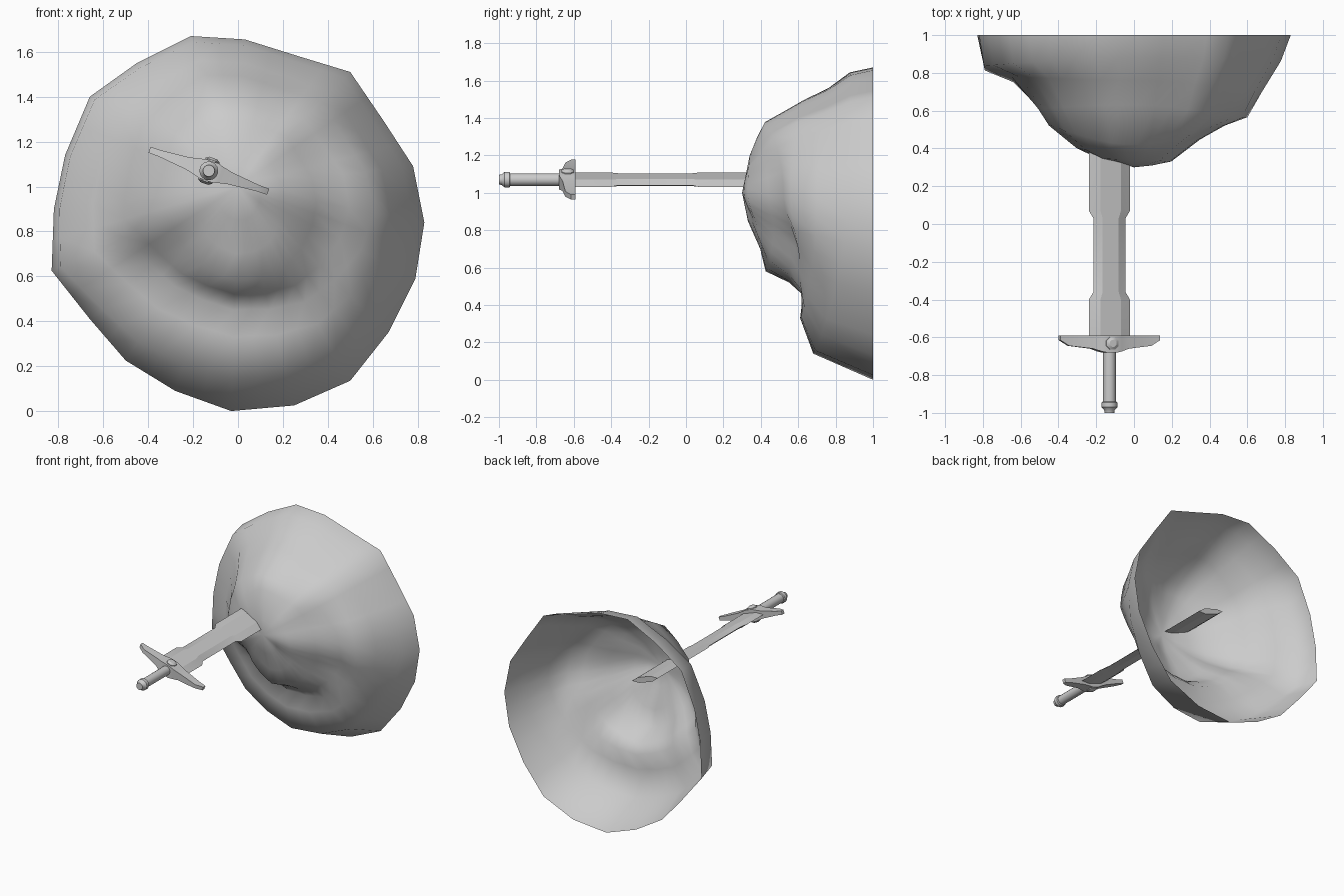
import bpy, bmesh, math
from mathutils import Matrix, Vector

if "Cube" in bpy.data.objects:
    bpy.data.objects.remove(bpy.data.objects["Cube"])


def finish(bm, name, angle, recalc=True):
    if recalc:
        bmesh.ops.recalc_face_normals(bm, faces=bm.faces)
    me = bpy.data.meshes.new(name)
    bm.to_mesh(me)
    bm.free()
    ob = bpy.data.objects.new(name, me)
    bpy.context.collection.objects.link(ob)
    bpy.ops.object.select_all(action='DESELECT')
    ob.select_set(True)
    bpy.context.view_layer.objects.active = ob
    bpy.ops.object.shade_smooth_by_angle(angle=math.radians(angle))
    return ob


def loft(sections, name, angle=30):
    bm = bmesh.new()
    rings = [[bm.verts.new(p) for p in s] for s in sections]
    n = len(rings[0])
    for a, b in zip(rings, rings[1:]):
        for i in range(n):
            bm.faces.new((a[i], a[(i + 1) % n], b[(i + 1) % n], b[i]))
    bm.faces.new(rings[0])
    bm.faces.new(rings[-1])
    return finish(bm, name, angle)


# Rock shell: rim outline seen from the front, clockwise (x, z)
rim = [(-.21, 1.67), (.03, 1.655), (.27, 1.58), (.5, 1.51), (.65, 1.29), (.78, 1.09),
       (.83, .84), (.79, .59), (.67, .35), (.5, .135), (.25, .025), (-.03, 0),
       (-.28, .09), (-.5, .225), (-.66, .41), (-.83, .625), (-.82, .9),
       (-.77, 1.14), (-.66, 1.4), (-.45, 1.55)]
# Depth profiles in four directions: (fraction of rim radius, y)
right = [(.12, .31), (.24, .33), (.42, .44), (.6, .52), (.73, .56), (.82, .7), (.94, .87), (1, 1)]
top = [(.15, .32), (.3, .34), (.45, .38), (.57, .42), (.75, .63), (.84, .76), (.96, .88), (1, 1)]
left = [(.12, .33), (.24, .35), (.37, .4), (.55, .52), (.62, .61), (.79, .78), (.97, .84), (1, 1)]
bottom = [(.15, .33), (.3, .41), (.42, .45), (.48, .56), (.55, .63), (.67, .61), (.86, .68), (1, 1)]
# Local hollows and bulges: x, z, depth, radius
dents = [(-.3, .72, .05, .12), (.12, .87, .03, .06), (.42, .75, .06, .13), (0, .62, -.03, .09)]

outline = []
for i, p in enumerate(rim):
    q = rim[(i + 1) % len(rim)]
    outline += [p, ((p[0] + q[0]) / 2, (p[1] + q[1]) / 2)]
bm = bmesh.new()
rings = []
for k in range(8):
    ring = []
    for x, z in outline:
        d = Vector((x, z - 1)).normalized()
        h = (right if d.x > 0 else left)[k]
        v = (top if d.y > 0 else bottom)[k]
        w = d.x ** 2
        f, y = (h[j] * w + v[j] * (1 - w) for j in (0, 1))
        px, pz = x * f, 1 + (z - 1) * f
        if k < 7:
            y += sum(a * math.exp(-((px - cx) ** 2 + (pz - cz) ** 2) / s ** 2)
                     for cx, cz, a, s in dents)
        ring.append(bm.verts.new((px, y, pz)))
    rings.append(ring)
n = len(outline)
tip = bm.verts.new((0, .3, 1))
for i in range(n):
    j = (i + 1) % n
    bm.faces.new((tip, rings[0][i], rings[0][j]))
    for a, b in zip(rings, rings[1:]):
        bm.faces.new((a[i], b[i], b[j], a[j]))
bm.normal_update()
if sum(f.normal.y for f in bm.faces) > 0:
    bmesh.ops.reverse_faces(bm, faces=bm.faces)
finish(bm, "rock_shell", 60, recalc=False)

# Sword parts in local space: u = x (across), v = z (thickness), axis along y
parts = []
blade = []
for y, w in [(-.6, .115), (-.4, .115), (-.36, .09), (.03, .09), (.07, .115), (.68, .115)]:
    t, m = .02, w * .5
    blade.append([(w, y, 0), (m, y, t), (-m, y, t), (-w, y, 0), (-m, y, -t), (m, y, -t)])
parts.append(loft(blade, "blade", 15))

# Cross guard, mirrored either side of the centre
half = [(.03, -.68, .045), (.055, -.675, .038), (.1, -.66, .028), (.23, -.645, .015), (.28, -.615, .014)]
full = [(-u, y, t) for u, y, t in reversed(half)] + half
parts.append(loft([[(u, y, -t), (u, -.59, -t), (u, -.59, t), (u, y, t)] for u, y, t in full],
                  "cross_guard", 25))


def lathe(profile, name, sides):
    return loft([[(r * math.cos(2 * math.pi * i / sides), y, r * math.sin(2 * math.pi * i / sides))
                  for i in range(sides)] for y, r in profile], name, 40)


# Grip and pommel
parts.append(lathe([(-.66, .034), (-.955, .034)], "grip", 16))
parts.append(lathe([(-.94, .036), (-.945, .042), (-.97, .042), (-.985, .028), (-1, .026)], "pommel", 16))

# Guard studs on both faces
for s, nm in ((1, "upper_stud"), (-1, "lower_stud")):
    sec = [[(r * math.cos(math.pi * (i + .5) / 4), -.632 + r * math.sin(math.pi * (i + .5) / 4), s * v)
            for i in range(8)] for v, r in [(.03, .038), (.05, .036), (.06, .02)]]
    parts.append(loft(sec, nm, 25))

place = Matrix.Translation((-.13, 0, 1.07)) @ Matrix.Rotation(math.radians(19.5), 4, 'Y')
for ob in parts:
    ob.data.transform(place)
